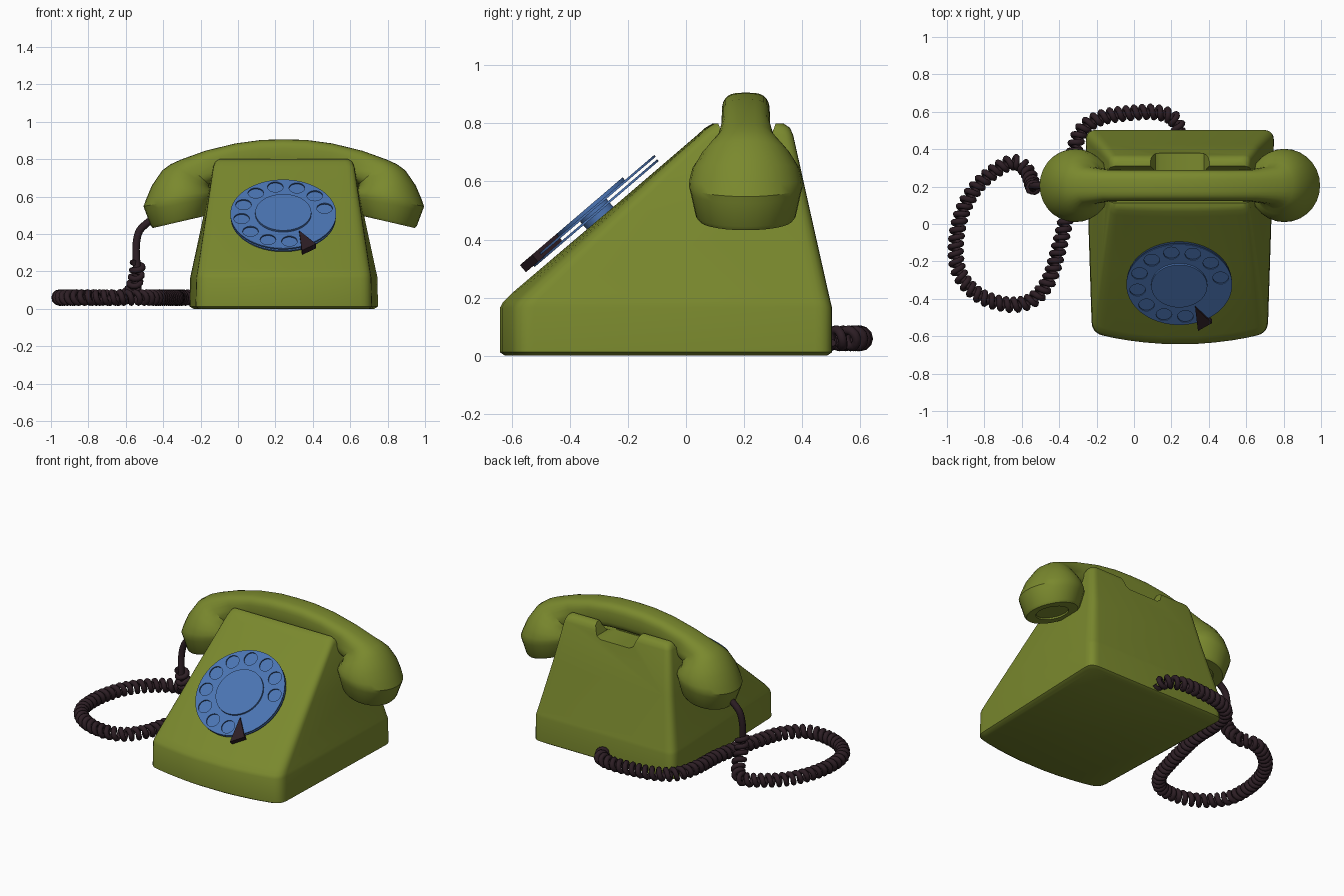
import bpy, bmesh, math
from mathutils import Vector, Matrix, Quaternion

if "Cube" in bpy.data.objects:
    bpy.data.objects.remove(bpy.data.objects["Cube"])

CX = 0.245  # centre line of the telephone


def material(name, rgb):
    m = bpy.data.materials.new(name)
    m.diffuse_color = (*rgb, 1)
    m.use_nodes = True
    m.node_tree.nodes["Principled BSDF"].inputs["Base Color"].default_value = m.diffuse_color
    return m


GREEN = material("green_plastic", (0.195, 0.25, 0.027))
BLUE = material("blue_dial", (0.07, 0.175, 0.45))
DARK = material("dark_cord", (0.026, 0.013, 0.018))


def finish(ob, mat, angle=35):
    ob.data.materials.clear()
    ob.data.materials.append(mat)
    bpy.ops.object.select_all(action='DESELECT')
    ob.select_set(True)
    bpy.context.view_layer.objects.active = ob
    if ob.type == 'CURVE':
        bpy.ops.object.convert(target='MESH')
    bpy.ops.object.shade_smooth_by_angle(angle=math.radians(angle))
    return bpy.context.object


def loft(name, rings):
    """Skin closed rings of equal length and cap both ends."""
    bm = bmesh.new()
    vs = [[bm.verts.new(p) for p in r] for r in rings]
    n = len(rings[0])
    for a, b in zip(vs, vs[1:]):
        for i in range(n):
            bm.faces.new((a[i], a[(i + 1) % n], b[(i + 1) % n], b[i]))
    bm.faces.new(vs[0])
    bm.faces.new(vs[-1])
    bmesh.ops.recalc_face_normals(bm, faces=bm.faces)
    me = bpy.data.meshes.new(name)
    bm.to_mesh(me)
    bm.free()
    ob = bpy.data.objects.new(name, me)
    bpy.context.collection.objects.link(ob)
    return ob


# ---- Body: rounded trapezoid sections stacked in z
def corner(a, c, b, r, steps=5):
    a, c, b = Vector(a), Vector(c), Vector(b)
    p, q = c + (a - c).normalized() * r, c + (b - c).normalized() * r
    return [p * (1 - t)**2 + c * 2 * t * (1 - t) + q * t * t
            for t in (i / steps for i in range(steps + 1))]


def body_ring(z, yf, yb, hf, hb, bulge, r):
    yc = yf + bulge
    half = [Vector((hf * k, yf + bulge * k * k)) for k in (0.2, 0.4, 0.6, 0.75)]
    half += corner(half[-1], (hf, yc), (hb, yb), r)
    half += corner((hf, yc), (hb, yb), (0, yb), r)
    right = [(CX + p.x, p.y, z) for p in half]
    left = [(CX - p.x, p.y, z) for p in reversed(half)]
    return right + left


body = loft("body", [body_ring(*s) for s in (
    (0.00, -0.625, 0.485, 0.455, 0.485, 0.06, 0.06),
    (0.012, -0.643, 0.503, 0.470, 0.505, 0.06, 0.06),
    (0.165, -0.643, 0.503, 0.466, 0.503, 0.06, 0.06),
    (0.185, -0.632, 0.498, 0.463, 0.499, 0.06, 0.06),
    (0.215, -0.602, 0.491, 0.458, 0.492, 0.058, 0.06),
    (0.50, -0.266, 0.427, 0.415, 0.430, 0.03, 0.05),
    (0.76, 0.038, 0.369, 0.376, 0.382, 0.012, 0.04),
    (0.785, 0.066, 0.358, 0.366, 0.371, 0.010, 0.04),
    (0.80, 0.092, 0.335, 0.35, 0.35, 0.008, 0.035))])

# Cradle channel across the top, and the gap between the two rear prongs
channel = ((0.10, 0.83), (0.122, 0.77), (0.145, 0.735), (0.18, 0.72),
           (0.24, 0.72), (0.275, 0.735), (0.298, 0.77), (0.32, 0.83))
notch = ((0.075, 0.83), (0.10, 0.77), (0.115, 0.73), (0.14, 0.715),
         (0.35, 0.715), (0.375, 0.73), (0.39, 0.77), (0.415, 0.83))
cutters = [
    loft("cutter_channel", [[(x, y, z) for y, z in channel] for x in (-0.5, 1)]),
    loft("cutter_notch", [[(x, y, z) for x, z in notch] for y in (0.21, 0.6)])]
bpy.context.view_layer.objects.active = body
for c in cutters:
    c.hide_render = True
    m = body.modifiers.new("cut", 'BOOLEAN')
    m.operation, m.object, m.solver = 'DIFFERENCE', c, 'EXACT'
    bpy.ops.object.modifier_apply(modifier=m.name)
for c in cutters:
    bpy.data.objects.remove(c)
finish(body, GREEN)

# ---- Handset: outer x, z, inner x, z, half width in y, squareness
HALF = ((0.00, 0.906, 0.00, 0.745, 0.083, 3.2),
        (0.12, 0.903, 0.11, 0.742, 0.083, 3.2),
        (0.26, 0.884, 0.24, 0.727, 0.083, 3.2),
        (0.42, 0.845, 0.34, 0.695, 0.085, 3),
        (0.55, 0.798, 0.40, 0.665, 0.100, 2.6),
        (0.605, 0.773, 0.40, 0.655, 0.125, 2.3),
        (0.65, 0.740, 0.395, 0.645, 0.152, 2.1),
        (0.705, 0.660, 0.382, 0.637, 0.183, 2),
        (0.737, 0.585, 0.373, 0.628, 0.194, 2),
        (0.750, 0.548, 0.368, 0.618, 0.196, 2),
        (0.742, 0.525, 0.373, 0.595, 0.190, 2),
        (0.712, 0.445, 0.397, 0.515, 0.172, 2),
        (0.700, 0.432, 0.408, 0.500, 0.160, 2),
        (0.650, 0.444, 0.458, 0.488, 0.098, 2),
        (0.646, 0.454, 0.460, 0.498, 0.096, 2))


def handset_ring(s, side):
    ox, oz, ix, iz, hw, e = s
    ring = []
    for i in range(28):
        a = 2 * math.pi * i / 28
        u, v = (math.copysign(abs(f) ** (2 / e), f) for f in (math.cos(a), math.sin(a)))
        x, z = (ox + ix) / 2 + u * (ox - ix) / 2, (oz + iz) / 2 + u * (oz - iz) / 2
        ring.append((CX + side * x, 0.206 + hw * v, z))
    return ring


handset = loft("handset", [handset_ring(s, -1) for s in HALF[:0:-1]]
               + [handset_ring(s, 1) for s in HALF])
finish(handset, GREEN, 32)

# ---- Dial: flat discs stacked along the slope normal
DIAL = Matrix.Translation((CX - 0.003, -0.296, 0.474)) @ Matrix.Rotation(math.radians(40.5), 4, 'X')


def circle(cx, cy, r, n=40):
    return [(cx + r * math.cos(2 * math.pi * i / n), cy + r * math.sin(2 * math.pi * i / n))
            for i in range(n)]


def plate(name, outlines, z, half_thick, mat):
    cu = bpy.data.curves.new(name, 'CURVE')
    cu.dimensions, cu.fill_mode, cu.extrude = '2D', 'BOTH', half_thick
    for pts in outlines:
        sp = cu.splines.new('POLY')
        sp.points.add(len(pts) - 1)
        for p, (x, y) in zip(sp.points, pts):
            p.co = (x, y, 0, 1)
        sp.use_cyclic_u = True
    ob = bpy.data.objects.new(name, cu)
    bpy.context.collection.objects.link(ob)
    ob.matrix_world = DIAL @ Matrix.Translation((0, 0, z))
    return finish(ob, mat)


holes = []
for i in range(10):
    a = math.radians(12 + 29.6 * i)
    holes.append(circle(0.226 * math.cos(a), 0.226 * math.sin(a), 0.042, 24))
plate("dial_hub", [circle(0, 0, 0.06)], 0.02, 0.03, BLUE)
plate("dial_base", [circle(0, 0, 0.281, 64)], 0.022, 0.004, BLUE)
plate("finger_wheel", [circle(0, 0, 0.283, 64)] + holes, 0.040, 0.004, BLUE)
plate("dial_centre", [circle(0, 0, 0.15, 48)], 0.050, 0.006, BLUE)
plate("finger_stop", [[(0.085, -0.15), (0.10, -0.315), (0.175, -0.26)]], 0.040, 0.016, DARK)


# ---- Cord: plain lead from the handset, then a coil along a looping path
def smooth_path(pts, steps=30):
    p = [Vector(q) for q in pts]
    p = [2 * p[0] - p[1]] + p + [2 * p[-1] - p[-2]]
    out = []
    for a, b, c, d in zip(p, p[1:], p[2:], p[3:]):
        for i in range(steps):
            t = i / steps
            out.append(0.5 * (2 * b + (c - a) * t + (2 * a - 5 * b + 4 * c - d) * t * t
                              + (3 * b - a - 3 * c + d) * t ** 3))
    return out + [p[-2]]


def tube(name, pts, r):
    cu = bpy.data.curves.new(name, 'CURVE')
    cu.dimensions, cu.bevel_depth, cu.bevel_resolution, cu.use_fill_caps = '3D', r, 2, True
    sp = cu.splines.new('POLY')
    sp.points.add(len(pts) - 1)
    for p, co in zip(sp.points, pts):
        p.co = (*co, 1)
    ob = bpy.data.objects.new(name, cu)
    bpy.context.collection.objects.link(ob)
    return finish(ob, DARK, 60)


def coil(path, radius, pitch):
    pts, turn = [], 0.0
    tan = (path[1] - path[0]).normalized()
    nrm = tan.orthogonal().normalized()
    step = pitch / 12
    carry = 0.0
    for a, b in zip(path, path[1:]):
        new = (b - a).normalized()
        nrm = (tan.rotation_difference(new) @ nrm).normalized()
        tan = new
        length = (b - a).length
        while carry < length:
            pts.append(a + tan * carry + Quaternion(tan, turn) @ nrm * radius)
            turn += 2 * math.pi / 12
            carry += step
        carry -= length
    return pts


Z = 0.06
start = [(-0.535, 0.19, 0.25), (-0.545, 0.215, 0.17), (-0.57, 0.28, 0.09)]
ground = [(-0.63, 0.33), (-0.72, 0.30), (-0.84, 0.20), (-0.92, 0.06), (-0.953, -0.12),
          (-0.93, -0.27), (-0.83, -0.38), (-0.68, -0.43), (-0.55, -0.41), (-0.46, -0.31),
          (-0.41, -0.16), (-0.37, 0.0), (-0.335, 0.17), (-0.325, 0.36), (-0.28, 0.50),
          (-0.17, 0.57), (0.0, 0.595), (0.12, 0.597), (0.21, 0.565), (0.245, 0.49)]
tube("cord_coil", coil(smooth_path(start + [(x, y, Z) for x, y in ground]), 0.029, 0.043), 0.016)
tube("cord_lead", smooth_path([(-0.44, 0.206, 0.49), (-0.49, 0.206, 0.455), (-0.53, 0.205, 0.41),
                               (-0.545, 0.20, 0.33), (-0.54, 0.19, 0.22)], 8), 0.02)
